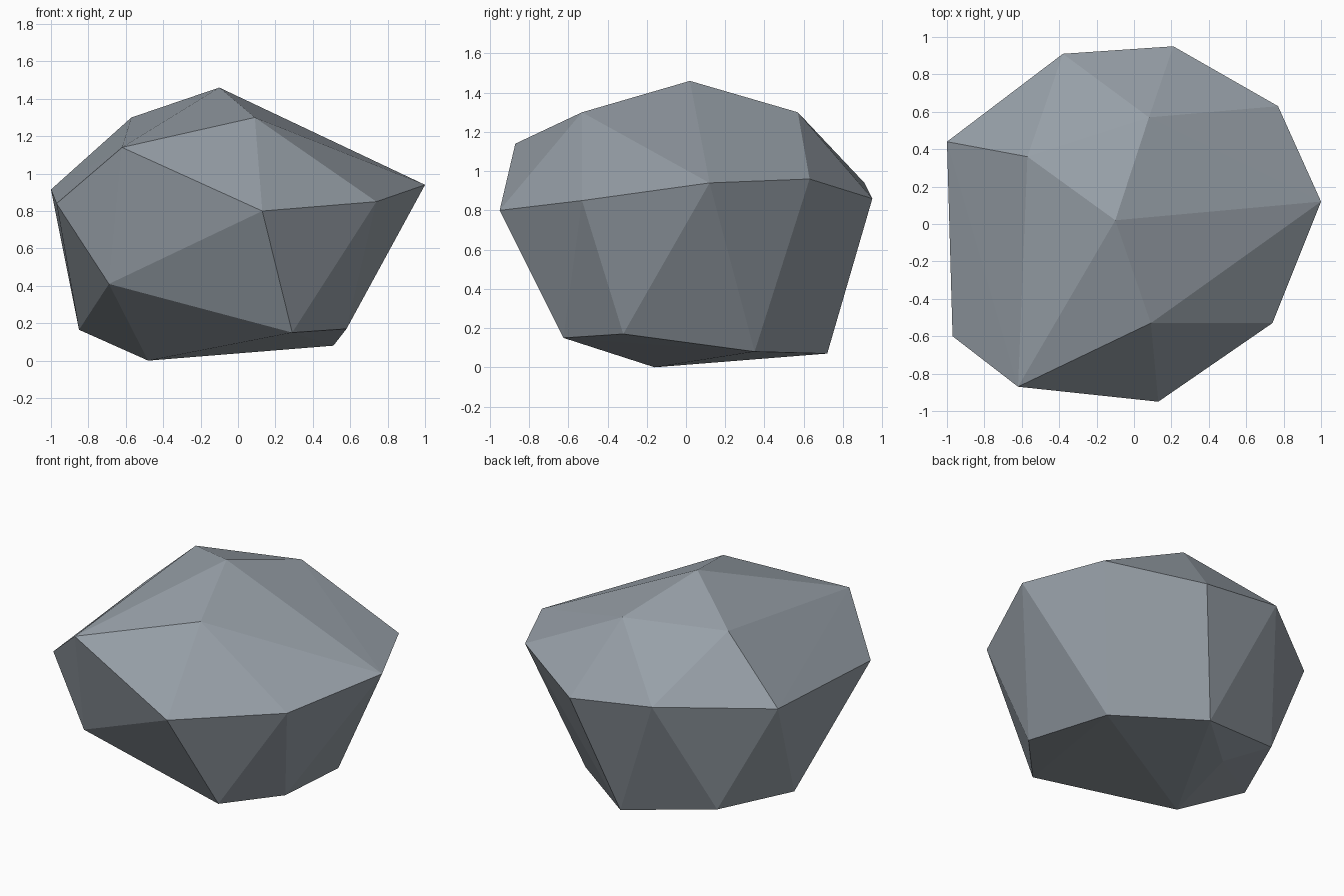
import bpy
import bmesh

# Remove the default cube only
default_cube = bpy.data.objects.get("Cube")
if default_cube:
    bpy.data.objects.remove(default_cube, do_unlink=True)


def make_material(name, colour):
    """Flat, single-colour material for viewport and render."""
    material = bpy.data.materials.new(name)
    material.use_nodes = True
    material.diffuse_color = colour
    shader = material.node_tree.nodes["Principled BSDF"]
    shader.inputs["Base Color"].default_value = colour
    shader.inputs["Roughness"].default_value = 0.9
    return material


def make_hull(name, rings, material):
    """Wrap a convex, flat-shaded skin around rings of corner points."""
    bm = bmesh.new()
    for ring in rings:
        for corner in ring:
            bm.verts.new(corner)
    hull = bmesh.ops.convex_hull(bm, input=bm.verts[:])
    # Drop any corner that did not end up on the skin
    loose = [v for v in bm.verts if not v.link_faces]
    bmesh.ops.delete(bm, geom=loose, context="VERTS")
    bmesh.ops.recalc_face_normals(bm, faces=bm.faces[:])
    for face in bm.faces:
        face.smooth = False
    mesh = bpy.data.meshes.new(name)
    bm.to_mesh(mesh)
    bm.free()
    mesh.materials.append(material)
    rock = bpy.data.objects.new(name, mesh)
    bpy.context.collection.objects.link(rock)
    return rock


# Corners of the boulder, from the peak down to the underside
crown = [(-.1, .02, 1.46), (.09, -.53, 1.3), (.08, .57, 1.3),
         (-.57, .36, 1.3), (-.62, -.87, 1.14)]
girdle = [(-.97, -.6, .84), (-1, .44, .915), (-.38, .91, .94),
          (.21, .95, .86), (.77, .63, .96), (1, .12, .94),
          (.74, -.53, .85), (.13, -.95, .8)]
lower_edge = [(-.69, -.67, .41), (.29, -.625, .15), (.58, -.32, .17),
              (.51, .35, .08), (-.01, .72, .07), (-.63, .565, .18),
              (-.85, .05, .165)]
underside = [(-.48, -.16, 0), (-.38, .4, .06)]

# Boulder
stone_grey = make_material("stone grey", (.31, .35, .39, 1))
make_hull("boulder", [crown, girdle, lower_edge, underside], stone_grey)
